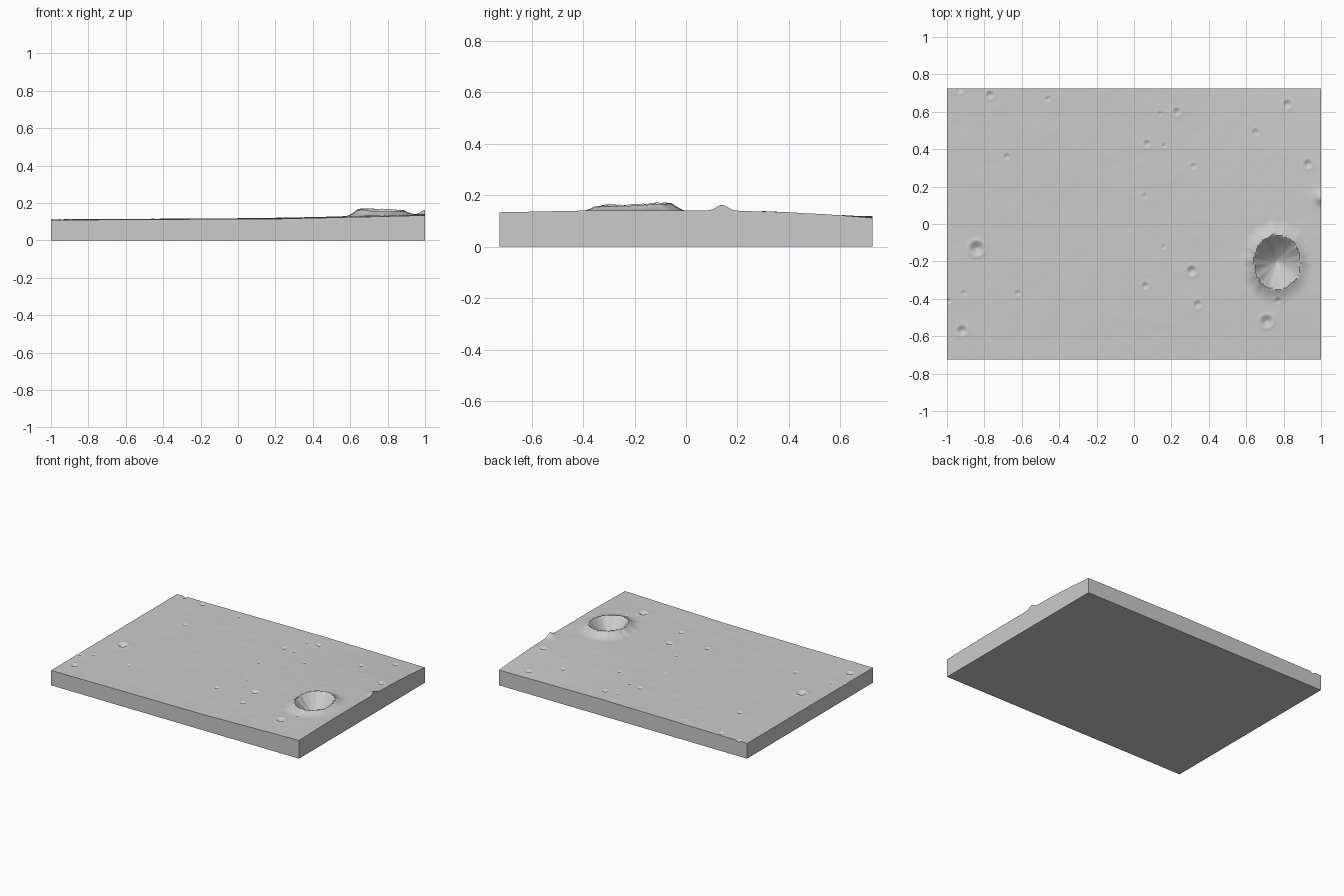
import bpy
import bmesh
from math import hypot, exp, atan2, cos, sin
from mathutils import Vector, noise

cube = bpy.data.objects.get("Cube")
if cube:
    bpy.data.objects.remove(cube, do_unlink=True)

HALF_X, HALF_Y = 1, 0.725
CELLS_X, CELLS_Y = 260, 190

# Small pits: x, y, radius
PITS = [
    (.07, .43, .018), (.06, -.33, .018), (.06, .15, .013), (.16, .42, .012),
    (.31, -.25, .025), (.34, -.43, .02), (.93, .32, .022), (.82, .64, .022),
    (.65, .49, .018), (-.84, -.13, .035), (-.92, -.57, .025), (-.91, -.37, .014),
    (-.62, -.37, .015), (-.77, .69, .02), (-.93, .72, .02), (.23, .6, .02),
    (.14, .59, .013), (.32, .31, .015), (.77, -.41, .016), (.71, -.52, .03),
    (.16, -.12, .012), (-.99, -.41, .015), (-.68, .36, .016), (-.46, .67, .014),
]


def lerp(points, t):
    """Piecewise linear profile."""
    for (a, u), (b, v) in zip(points, points[1:]):
        if t <= b:
            return u + (v - u) * (t - a) / (b - a)
    return points[-1][1]


LEFT_EDGE = [(-1, .109), (1, .111)]
MIDDLE = [(-1, .115), (0, .119), (1, .119)]
RIGHT_EDGE = [(-1, .133), (-.5, .14), (.2, .14), (.5, .135), (.8, .123), (1, .111)]


def plain(x, y):
    """Gently tilted ground, rising towards the right edge."""
    t = y / HALF_Y
    left, mid, right = (lerp(p, t) for p in (LEFT_EDGE, MIDDLE, RIGHT_EDGE))
    ground = lerp([(-1, left), (.2, mid), (1, right)], x)
    rough = noise.fractal(Vector((x * 9, y * 9, 0)), 1, 2, 4)
    return ground + .001 * rough


def main_crater(x, y, ground):
    """Deep bowl with an uneven raised rim."""
    dx, dy = x - .765, y + .205
    angle = atan2(dy, dx)
    ring = Vector((cos(angle) * 2, sin(angle) * 2, 5))
    r = hypot(dx / .125, dy / .145) / (1 + .05 * noise.noise(ring * 2))
    rim = .164 + .006 * sin(angle - .5) + .008 * noise.noise(ring)
    if r < 1:
        return .045 + (rim - .045) * r ** 1.3
    skirt = max(0, 1 - (r - 1) / .6) ** 2
    return ground + (rim - ground) * skirt


def height(x, y):
    z = main_crater(x, y, plain(x, y))
    for px, py, radius in PITS:
        r = hypot(x - px, y - py) / radius
        if r < 3:
            z += radius * (.12 * exp(-((r - 1.2) * 3) ** 2) - .5 * exp(-r * r * 2))
    # Raised lip cut by the right edge
    z += .022 * exp(-(((x - 1) / .03) ** 2 + ((y - .14) / .03) ** 2))
    return z


# Terrain surface
bm = bmesh.new()
bmesh.ops.create_grid(bm, x_segments=CELLS_X, y_segments=CELLS_Y, size=1)
for v in bm.verts:
    v.co.y *= HALF_Y
    v.co.z = height(v.co.x, v.co.y)

# Straight side walls and flat underside
border = [e for e in bm.edges if e.is_boundary]
walls = bmesh.ops.extrude_edge_only(bm, edges=border)["geom"]
for v in walls:
    if isinstance(v, bmesh.types.BMVert):
        v.co.z = 0
bottom = [e for e in bm.edges if e.is_boundary]
bmesh.ops.contextual_create(bm, geom=bottom)
bmesh.ops.recalc_face_normals(bm, faces=bm.faces)

mesh = bpy.data.meshes.new("terrain_slab")
bm.to_mesh(mesh)
bm.free()
slab = bpy.data.objects.new("terrain_slab", mesh)
bpy.context.collection.objects.link(slab)

# Single grey material
grey = bpy.data.materials.new("light_grey")
grey.use_nodes = True
colour = (.6, .6, .6, 1)
grey.diffuse_color = colour
grey.node_tree.nodes["Principled BSDF"].inputs["Base Color"].default_value = colour
mesh.materials.append(grey)

# Smooth ground with sharp slab edges
bpy.ops.object.select_all(action="DESELECT")
slab.select_set(True)
bpy.context.view_layer.objects.active = slab
bpy.ops.object.shade_smooth_by_angle(angle=.6)
